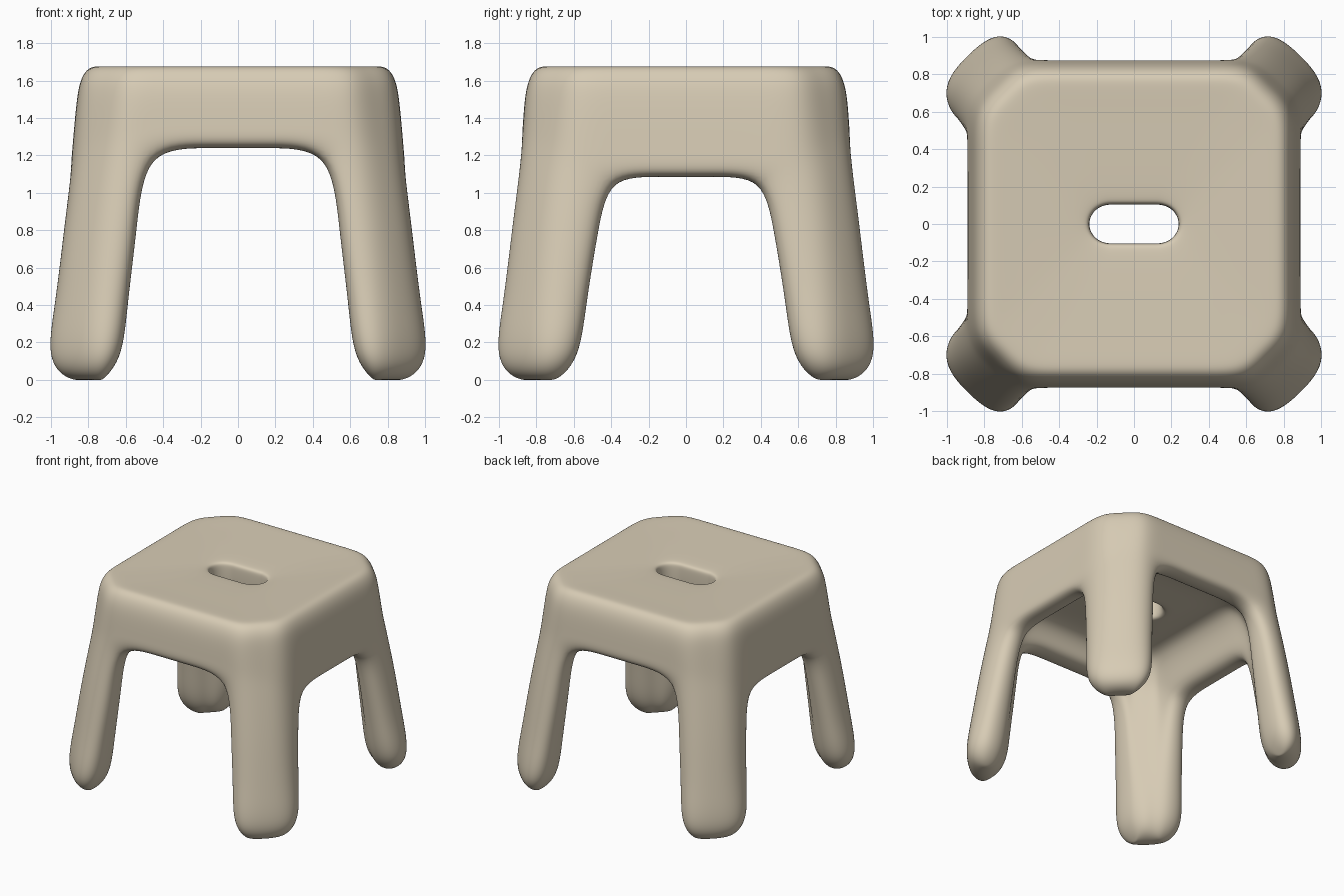
import bpy
import bmesh
from math import sin, cos, radians

if "Cube" in bpy.data.objects:
    bpy.data.objects.remove(bpy.data.objects["Cube"], do_unlink=True)

SIDE_ARCH, FRONT_ARCH = 1.08, 1.235    # heights of the arches under the seat
POINTS = 7                             # cage points per quarter ring
LEG = range(1, 6)                      # the points of a quarter that run down the leg

bm = bmesh.new()


def full_ring(quarter):
    """Mirror a quarter of a ring (x axis round to y axis) into a closed loop."""
    loop = []
    for sx, sy, flip in ((1, 1, False), (-1, 1, True), (-1, -1, False), (1, -1, True)):
        part = reversed(quarter) if flip else quarter
        loop += [bm.verts.new((sx * x, sy * y, z)) for x, y, z in part]
    return loop


def square_ring(half, tip, mid, corner, side, front, z_side, z_front=None):
    """Rounded square; side and front are the half widths of the leg openings."""
    z_front = z_side if z_front is None else z_front
    lean = 0.05 * (z_front - z_side)
    zs = [z_side + (z_front - z_side) * i / 4 for i in range(5)]
    return full_ring([
        (half + lean, 0.15, z_side),
        (tip + lean, side, zs[0]),
        (half + lean, mid, zs[1]),
        (corner, corner, zs[2]),
        (mid, half - lean, zs[3]),
        (front, tip - lean, zs[4]),
        (0.15, half - lean, z_front)])


def slot_ring(r, z):
    """Hand slot outline with round ends."""
    ends = [(0.135 + r * cos(radians(a)), r * sin(radians(a)), z) for a in (6, 20, 38, 60, 85)]
    return full_ring(ends + [(0.11, r, z), (0.04, r, z)])


def quad(a, b, c, d):
    bm.faces.new((a, b, c, d))


def in_leg(i, count):
    """True when the span from point i to the next lies on one leg."""
    j = (i + 1) % count
    return i // POINTS == j // POINTS and i % POINTS in LEG and j % POINTS in LEG


# Seat shell, from the outer arch edge over the rim, through the slot, to the inner arch edge
shell = [
    square_ring(.89, .89, .66, .785, .405, .495, SIDE_ARCH, FRONT_ARCH),
    square_ring(.88, .88, .64, .765, .40, .47, SIDE_ARCH + .12, FRONT_ARCH + .12),
    square_ring(.862, .862, .62, .74, .39, .44, 1.52),
    square_ring(.838, .838, .61, .72, .39, .42, 1.62),
    square_ring(.79, .79, .58, .68, .38, .40, 1.682),
    square_ring(.70, .70, .52, .61, .34, .36, 1.674),
    slot_ring(.16, 1.655),
    slot_ring(.11, 1.645),
    slot_ring(.103, 1.61),
    slot_ring(.105, 1.45),
    slot_ring(.125, 1.41),
    slot_ring(.18, 1.41),
    square_ring(.48, .48, .38, .43, .29, .31, 1.43),
    square_ring(.61, .61, .49, .54, .36, .38, 1.40),
    square_ring(.67, .67, .54, .59, .39, .46, SIDE_ARCH + .14, FRONT_ARCH + .08),
    square_ring(.70, .70, .55, .62, .405, .495, SIDE_ARCH, FRONT_ARCH),
]
count = len(shell[0])
for upper, lower in zip(shell, shell[1:]):
    for i in range(count):
        j = (i + 1) % count
        quad(upper[i], upper[j], lower[j], lower[i])

# Underside of the arches between the legs
for i in range(count):
    if not in_leg(i, count):
        j = (i + 1) % count
        quad(shell[0][i], shell[0][j], shell[-1][j], shell[-1][i])

# Legs: thick corner plates that splay outward to rounded feet
outer = [
    shell[0],
    square_ring(.945, .925, .70, .835, .465, .54, .8),
    square_ring(.997, .962, .73, .88, .53, .59, .4),
    square_ring(1.057, .995, .745, .912, .565, .615, .11),
    square_ring(.93, .89, .75, .86, .69, .73, -.005),
]
inner = [
    shell[-1],
    square_ring(.71, .755, .56, .64, .465, .54, .8),
    square_ring(.72, .79, .61, .665, .53, .59, .4),
    square_ring(.74, .81, .64, .675, .565, .615, .11),
    square_ring(.79, .82, .72, .745, .69, .73, -.005),
]
for i in range(count):
    if in_leg(i, count):
        for wall in (outer, inner):
            for a, b in zip(wall, wall[1:]):
                quad(a[i], a[i + 1], b[i + 1], b[i])
        quad(outer[-1][i], outer[-1][i + 1], inner[-1][i + 1], inner[-1][i])
    for row in range(len(outer) - 1):
        if i % POINTS in (LEG[0], LEG[-1]):
            quad(outer[row][i], outer[row + 1][i], inner[row + 1][i], inner[row][i])

# Drop ring points that belong to no leg
bmesh.ops.delete(bm, geom=[v for v in bm.verts if not v.link_faces], context="VERTS")
bmesh.ops.recalc_face_normals(bm, faces=bm.faces[:])
mesh = bpy.data.meshes.new("stool_body")
bm.to_mesh(mesh)
bm.free()

stool = bpy.data.objects.new("stool_body", mesh)
bpy.context.collection.objects.link(stool)
bpy.context.view_layer.objects.active = stool
stool.select_set(True)

# Round the cage
subdivision = stool.modifiers.new("rounding", "SUBSURF")
subdivision.levels = subdivision.render_levels = 3
bpy.ops.object.shade_smooth()

# Sand coloured plastic
colour = (0.68, 0.6, 0.46, 1)
sand = bpy.data.materials.new("sand_plastic")
sand.use_nodes = True
sand.diffuse_color = colour
sand.node_tree.nodes["Principled BSDF"].inputs["Base Color"].default_value = colour
mesh.materials.append(sand)
